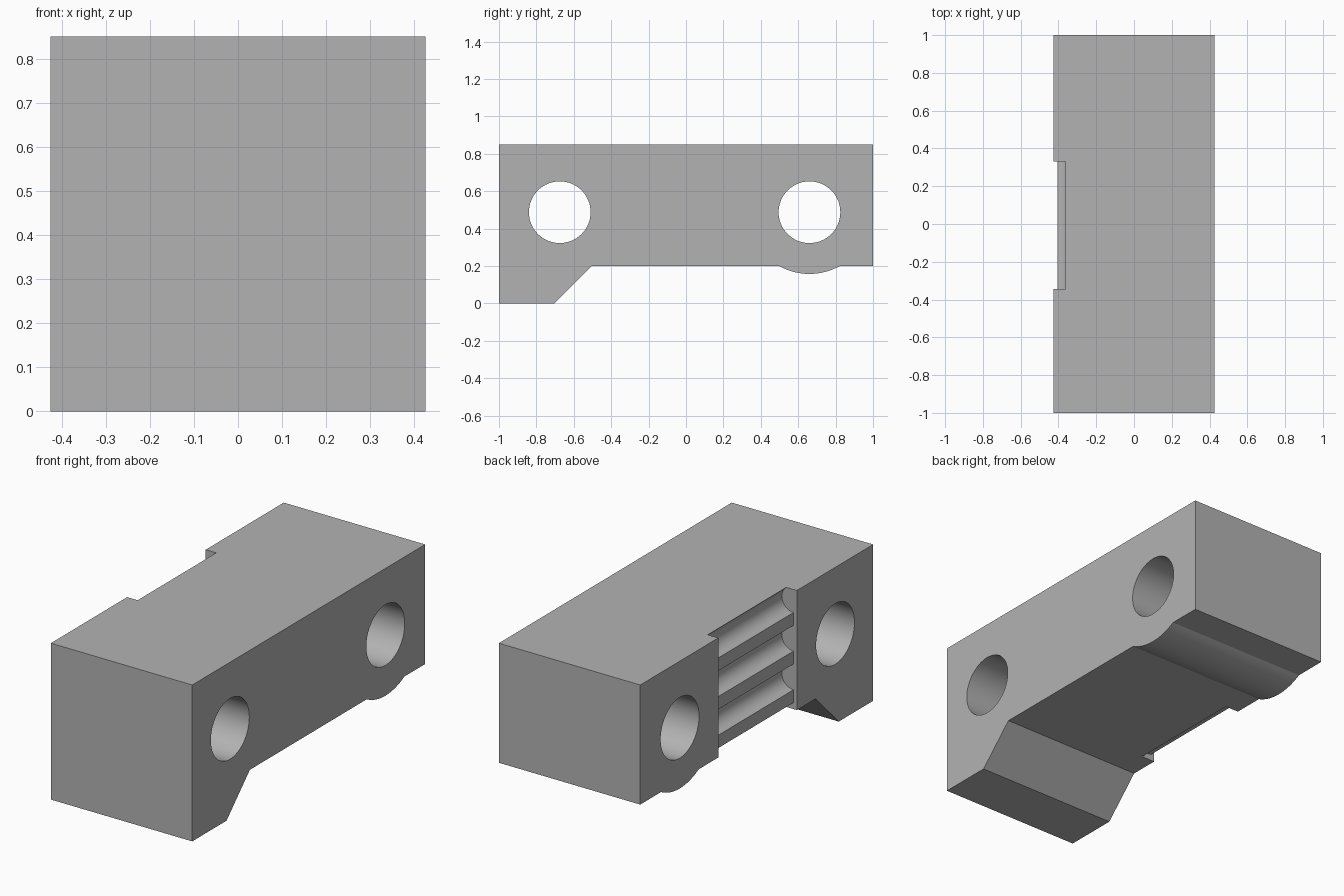
import bpy
import bmesh
from math import sin, cos, pi, asin, radians
from mathutils import Vector

old = bpy.data.objects.get("Cube")
if old:
    bpy.data.objects.remove(old)

grey = bpy.data.materials.new("grey")
grey.use_nodes = True
colour = (0.45, 0.45, 0.45, 1)
grey.diffuse_color = colour
grey.node_tree.nodes["Principled BSDF"].inputs["Base Color"].default_value = colour


def prism(name, points, sweep):
    """Extrude a closed outline of 3D points along the sweep vector."""
    bm = bmesh.new()
    face = bm.faces.new([bm.verts.new(p) for p in points])
    moved = bmesh.ops.extrude_face_region(bm, geom=[face])["geom"]
    verts = [v for v in moved if isinstance(v, bmesh.types.BMVert)]
    bmesh.ops.translate(bm, verts=verts, vec=Vector(sweep))
    bmesh.ops.recalc_face_normals(bm, faces=bm.faces)
    mesh = bpy.data.meshes.new(name)
    bm.to_mesh(mesh)
    bm.free()
    mesh.materials.append(grey)
    obj = bpy.data.objects.new(name, mesh)
    bpy.context.collection.objects.link(obj)
    return obj


def arc(cu, cv, r, start, end, steps):
    return [(cu + r * cos(start + (end - start) * i / steps),
             cv + r * sin(start + (end - start) * i / steps)) for i in range(steps + 1)]


HALF_WIDTH, TOP, BELLY = 0.425, 0.85, 0.2
HOLE_Z, HOLE_R, BOSS_R = 0.488, 0.165, 0.33
FRONT_HOLE, BACK_HOLE = -0.675, 0.66

# Block outline: front foot with a slope, and a rounded boss under the back hole
low = asin((HOLE_Z - BELLY) / BOSS_R)
outline = [(-1, TOP), (-1, 0), (-0.705, 0), (-0.505, BELLY)]
outline += arc(BACK_HOLE, HOLE_Z, BOSS_R, pi + low, 2 * pi - low, 24)
outline += [(1, BELLY), (1, TOP)]
block = prism("block", [(-HALF_WIDTH, y, z) for y, z in outline], (2 * HALF_WIDTH, 0, 0))

# Through holes
cutters = []
for name, y in (("front_hole_cutter", FRONT_HOLE), ("back_hole_cutter", BACK_HOLE)):
    ring = arc(y, HOLE_Z, HOLE_R, 0, 2 * pi, 64)[:-1]
    cutters.append(prism(name, [(-0.6, u, v) for u, v in ring], (1.2, 0, 0)))

# Side recess whose floor has round grooves between flat ribs
RIB_X, GROOVE_R, PITCH, FIRST = -0.405, 0.07, 0.21, 0.795
grooves = [(-0.6, 1.0), (RIB_X, 1.0)]
for i in range(4):
    grooves += arc(RIB_X, FIRST - PITCH * i, GROOVE_R, pi / 2, -pi / 2, 20)
grooves += [(RIB_X, 0.05), (-0.6, 0.05)]
cutters.append(prism("recess_cutter", [(x, -0.345, z) for x, z in grooves], (0, 0.675, 0)))

for cutter in cutters:
    cutter.hide_render = True
    cutter.hide_set(True)
    cut = block.modifiers.new(cutter.name, "BOOLEAN")
    cut.operation = "DIFFERENCE"
    cut.solver = "EXACT"
    cut.object = cutter

# Apply the cuts, then smooth the curved walls
bpy.context.view_layer.objects.active = block
block.select_set(True)
for name in [m.name for m in block.modifiers]:
    bpy.ops.object.modifier_apply(modifier=name)
for cutter in cutters:
    bpy.data.objects.remove(cutter)
bpy.ops.object.shade_smooth_by_angle(angle=radians(25))
